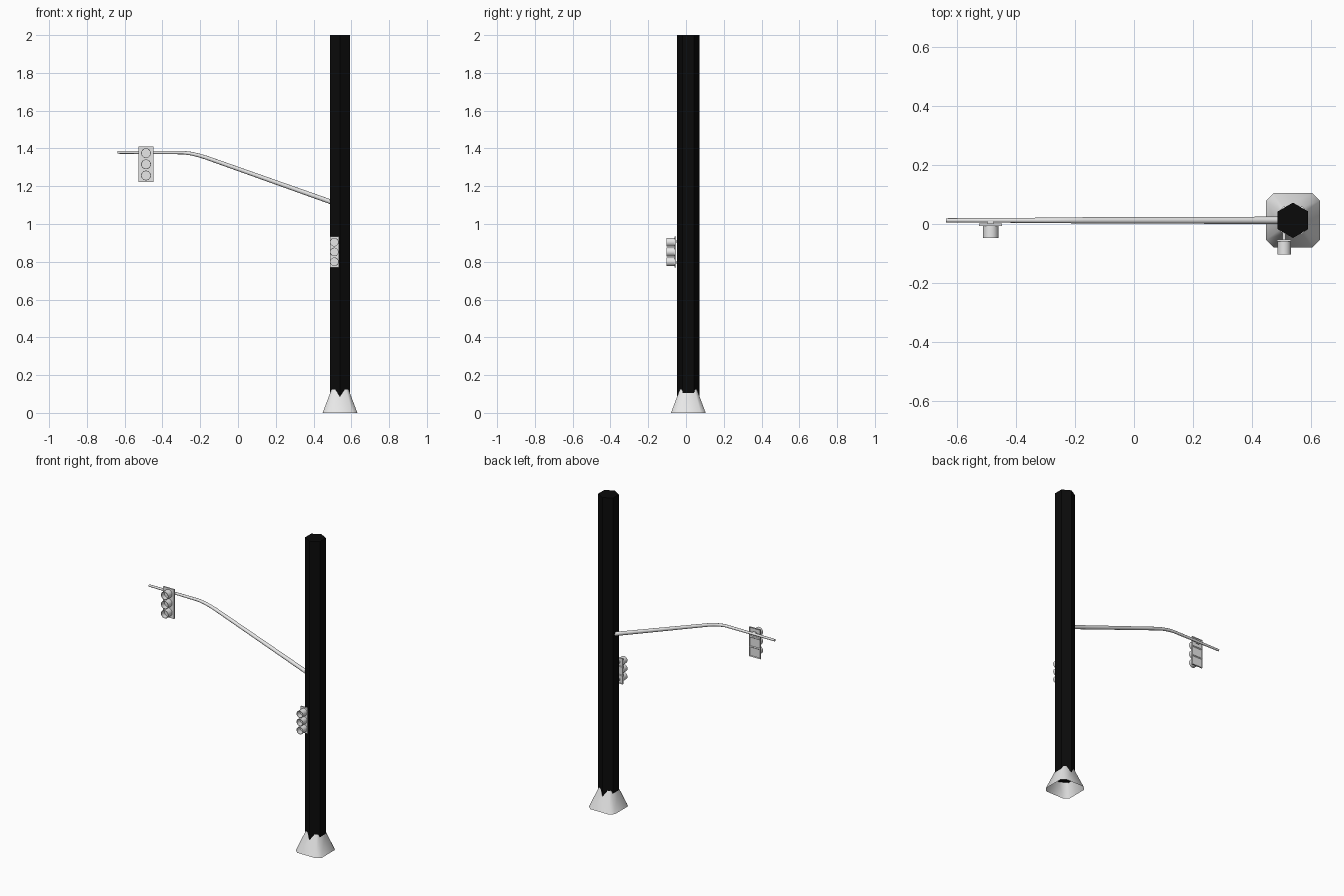
import bpy
import bmesh
from math import sin, cos, pi, atan2, radians
from mathutils import Vector, Matrix

if "Cube" in bpy.data.objects:
    bpy.data.objects.remove(bpy.data.objects["Cube"])


def material(name, colour):
    mat = bpy.data.materials.new(name)
    mat.use_nodes = True
    mat.diffuse_color = (*colour, 1)
    mat.node_tree.nodes["Principled BSDF"].inputs["Base Color"].default_value = (*colour, 1)
    return mat


BLACK = material("black paint", (0.003, 0.003, 0.003))
GREY = material("light grey metal", (0.8, 0.8, 0.8))
POLE_X, POLE_Y = 0.54, 0.0125


def finish(name, bm, mat, smooth=None, fix_normals=True):
    if fix_normals:
        bmesh.ops.recalc_face_normals(bm, faces=bm.faces)
    mesh = bpy.data.meshes.new(name)
    bm.to_mesh(mesh)
    bm.free()
    mesh.materials.append(mat)
    obj = bpy.data.objects.new(name, mesh)
    bpy.context.collection.objects.link(obj)
    if smooth:
        bpy.ops.object.select_all(action="DESELECT")
        obj.select_set(True)
        bpy.context.view_layer.objects.active = obj
        bpy.ops.object.shade_smooth_by_angle(angle=radians(smooth))
    return obj


def loft(name, rings, mat, caps=(True, True), smooth=None):
    """Skin a list of equal-sized point rings."""
    bm = bmesh.new()
    loops = [[bm.verts.new(p) for p in ring] for ring in rings]
    for a, b in zip(loops, loops[1:]):
        for i in range(len(a)):
            j = (i + 1) % len(a)
            bm.faces.new((a[i], a[j], b[j], b[i]))
    if caps[0]:
        bm.faces.new(loops[0][::-1])
    if caps[1]:
        bm.faces.new(loops[-1])
    return finish(name, bm, mat, smooth)


def circle(centre, u, v, radius, sides, turn=0.0):
    centre, u, v = Vector(centre), Vector(u), Vector(v)
    return [centre + radius * (cos(turn + 2 * pi * i / sides) * u
                               + sin(turn + 2 * pi * i / sides) * v)
            for i in range(sides)]


def chamfered_square(half, cut, z):
    h, k = half, half - cut
    corners = [(h, -k), (h, k), (k, h), (-k, h), (-h, k), (-h, -k), (-k, -h), (k, -h)]
    return [(POLE_X + x, POLE_Y + y, z) for x, y in corners]


def box(name, centre, size, mat):
    bm = bmesh.new()
    bmesh.ops.create_cube(bm, size=1, matrix=Matrix.Translation(centre) @ Matrix.Diagonal((*size, 1)))
    return finish(name, bm, mat)


# Hexagonal pole with points to front and back
loft("pole", [circle((POLE_X, POLE_Y, z), (1, 0, 0), (0, 1, 0), 0.06, 6, pi / 6)
              for z in (0.075, 2.0)], BLACK)

# Hollow flared foot
loft("pole_base", [chamfered_square(0.092, 0.026, 0), chamfered_square(0.045, 0.013, 0.125)],
     GREY, caps=(False, False), smooth=50)

# Tapered arm that bends to level
path = [(0.54, 1.10, 0.0125), (-0.17, 1.352, 0.0105), (-0.21, 1.364, 0.010),
        (-0.25, 1.373, 0.0095), (-0.29, 1.378, 0.009), (-0.638, 1.379, 0.007)]
arm_rings = []
for i, (x, z, r) in enumerate(path):
    before, after = path[max(i - 1, 0)], path[min(i + 1, len(path) - 1)]
    slope = atan2(after[1] - before[1], before[0] - after[0])
    arm_rings.append(circle((x, POLE_Y, z), (sin(slope), 0, cos(slope)), (0, 1, 0), r, 12))
loft("arm", arm_rings, GREY, smooth=40)


def signal(name, x, y, z, width, height, radius, depth):
    """Signal head: backplate with rear recesses and three hooded lenses; y is the plate front."""
    thick = 0.008
    bm = bmesh.new()
    bmesh.ops.create_grid(bm, x_segments=1, y_segments=3, size=0.5)
    bmesh.ops.transform(bm, verts=bm.verts, matrix=Matrix.Translation((x, y, z))
                        @ Matrix.Rotation(-pi / 2, 4, "X") @ Matrix.Diagonal((width, height, 1, 1)))
    new = bmesh.ops.extrude_face_region(bm, geom=bm.faces[:])["geom"]
    bmesh.ops.translate(bm, vec=(0, thick, 0),
                        verts=[g for g in new if isinstance(g, bmesh.types.BMVert)])
    bmesh.ops.recalc_face_normals(bm, faces=bm.faces)
    back = [f for f in bm.faces if f.normal.y > 0.9]
    bmesh.ops.inset_individual(bm, faces=back, thickness=width * 0.08, depth=-thick * 0.6)
    finish(name + "_backplate", bm, GREY, fix_normals=False)

    # Each hood is a tube with a lens disc set back inside it
    profile = [(1, 0), (1, -depth), (0.88, -depth), (0.88, -depth * 0.25)]
    for label, step in (("top", 1), ("middle", 0), ("bottom", -1)):
        lz = z + step * height * 0.315
        loft(f"{name}_{label}_lens_hood",
             [circle((x, y + dy, lz), (1, 0, 0), (0, 0, 1), radius * k, 20) for k, dy in profile],
             GREY, smooth=40)


signal("arm_signal", -0.487, -0.007, 1.316, 0.078, 0.188, 0.026, 0.04)
box("arm_signal_clamp", (-0.487, 0.004, 1.379), (0.02, 0.012, 0.014), GREY)

signal("pole_signal", 0.51, -0.06, 0.852, 0.048, 0.165, 0.0228, 0.044)
for label, z in (("upper", 0.907), ("lower", 0.797)):
    box(f"pole_signal_{label}_bracket", (0.51, -0.04, z), (0.01, 0.03, 0.01), GREY)
